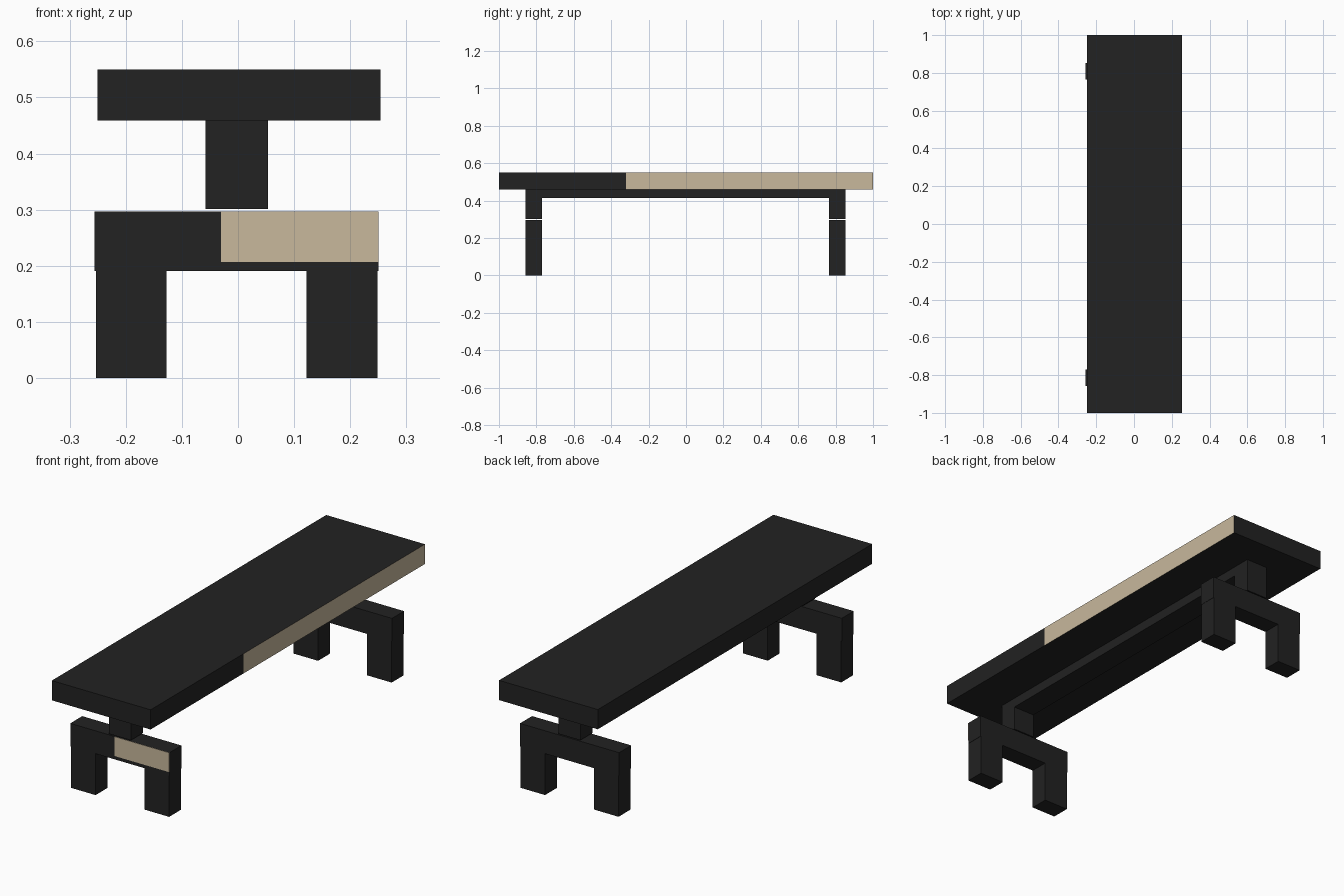
import bpy, bmesh

if "Cube" in bpy.data.objects:
    bpy.data.objects.remove(bpy.data.objects["Cube"])


def make_material(name, rgb):
    m = bpy.data.materials.new(name)
    m.diffuse_color = (*rgb, 1)
    m.use_nodes = True
    m.node_tree.nodes["Principled BSDF"].inputs["Base Color"].default_value = m.diffuse_color
    return m


dark = make_material("charcoal", (0.016, 0.016, 0.016))
tan = make_material("tan", (0.578, 0.479, 0.332))


def box(name, x, y, z, mats=(dark,), cut_y=None):
    """Axis-aligned box from (min, max) ranges, optionally sliced across y."""
    bm = bmesh.new()
    bmesh.ops.create_cube(bm, size=1)
    for v in bm.verts:
        for i, (lo, hi) in enumerate((x, y, z)):
            v.co[i] = hi if v.co[i] > 0 else lo
    if cut_y is not None:
        bmesh.ops.bisect_plane(bm, geom=bm.verts[:] + bm.edges[:] + bm.faces[:],
                               plane_co=(0, cut_y, 0), plane_no=(0, 1, 0))
        # tan strip on the right edge, behind the cut
        bm.normal_update()
        for f in bm.faces:
            if f.normal.x > 0.9 and f.calc_center_median().y > cut_y:
                f.material_index = 1
    me = bpy.data.meshes.new(name)
    bm.to_mesh(me)
    bm.free()
    for m in mats:
        me.materials.append(m)
    ob = bpy.data.objects.new(name, me)
    bpy.context.collection.objects.link(ob)
    return ob


# seat slab with two-tone right edge
box("seat", (-0.25, 0.254), (-1, 1), (0.459, 0.55), (dark, tan), cut_y=-0.322)

# long beam under the seat, between the posts
box("beam", (-0.058, 0.0535), (-0.77, 0.765), (0.414, 0.459))

# end supports: post, crossbar and two legs at each end
for end, y in (("front", (-0.857, -0.77)), ("back", (0.765, 0.853))):
    box(end + "_post", (-0.058, 0.0535), y, (0.301, 0.459))
    box(end + "_crossbar", (-0.256, 0.25), y, (0.191, 0.2965))
    box(end + "_left_leg", (-0.253, -0.127), y, (0, 0.191))
    box(end + "_right_leg", (0.122, 0.2485), y, (0, 0.191))

# tan plate on the front crossbar
box("front_plate", (-0.03, 0.25), (-0.8585, -0.857), (0.207, 0.2965), (tan,))
